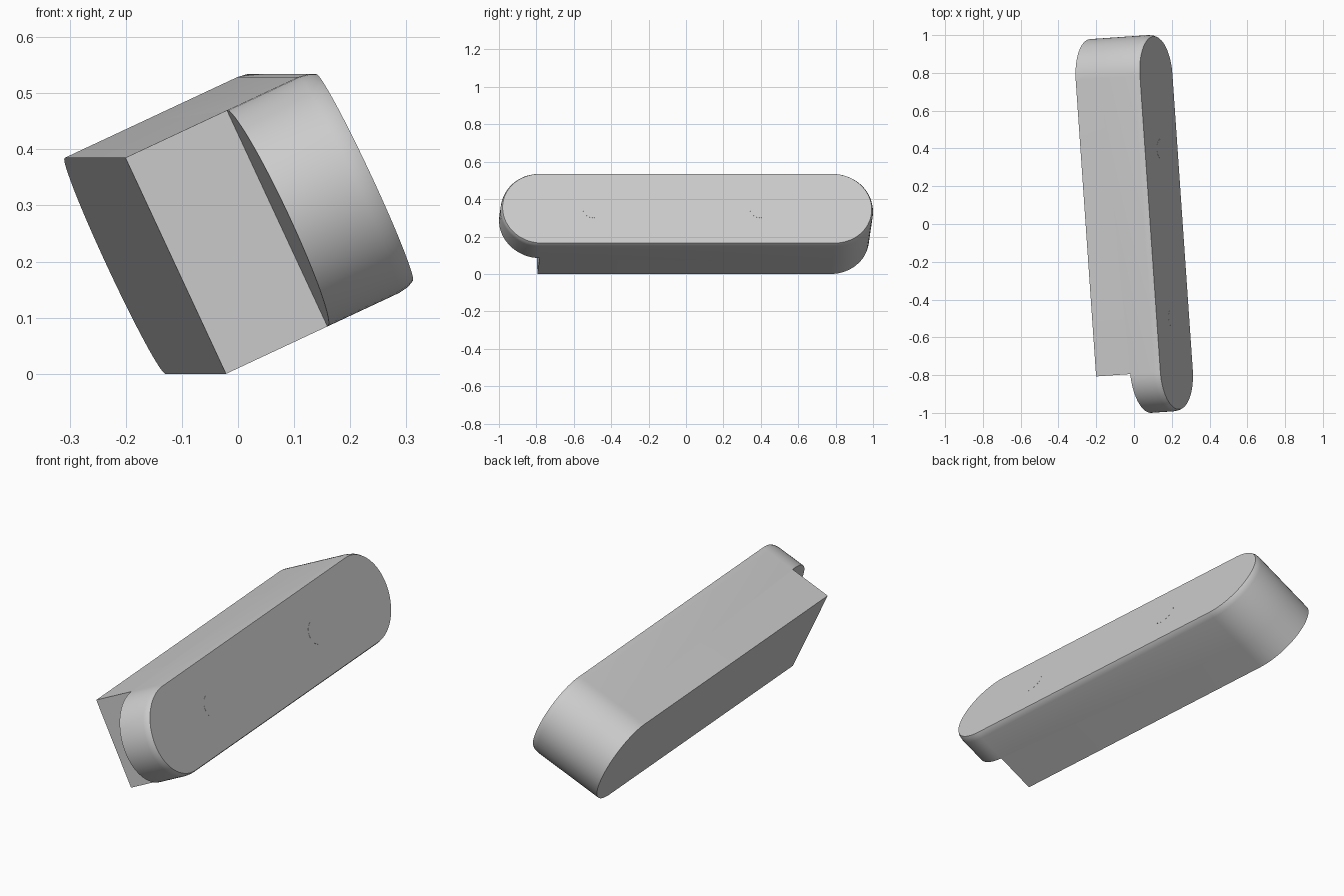
import bpy, bmesh, math
from mathutils import Matrix, Vector

cube = bpy.data.objects.get("Cube")
if cube:
    bpy.data.objects.remove(cube, do_unlink=True)

RADIUS = 0.2125      # half width and end radius
HALF = 0.7855        # distance from middle to each end centre
DEPTH = 0.372        # full thickness, back plate to front face

# Local axes: length, width, thickness (leaned 25 degrees, turned 4)
frame = (Matrix.Translation((-0.165, -0.017, 0.1925))
         @ Matrix.Rotation(math.radians(3.94), 4, 'Z')
         @ Matrix(((0, -1, 0, 0), (1, 0, 0, 0), (0, 0, 1, 0), (0, 0, 0, 1))).to_4x4()
         @ Matrix.Identity(4))
lean = math.radians(25)
length = Vector((0, 1, 0))
width = Vector((-math.sin(lean), 0, math.cos(lean)))
normal = length.cross(width)
axes = Matrix((length, width, normal)).transposed().to_4x4()
frame = (Matrix.Translation((-0.165, -0.017, 0.1925))
         @ Matrix.Rotation(math.radians(3.94), 4, 'Z') @ axes)

grey = bpy.data.materials.new("neutral_grey")
grey.use_nodes = True
colour = (0.6, 0.6, 0.6, 1)
grey.diffuse_color = colour
grey.node_tree.nodes["Principled BSDF"].inputs["Base Color"].default_value = colour


def arc(centre, radius, start, sweep, steps):
    return [(centre + radius * math.cos(start + sweep * i / steps),
             radius * math.sin(start + sweep * i / steps)) for i in range(steps + 1)]


def stadium(inset=0):
    r = RADIUS - inset
    return (arc(HALF, r, -math.pi / 2, math.pi, 32)
            + arc(-HALF, r, math.pi / 2, math.pi, 32))


def seam(x):
    """Height of the sloping joint between the two bodies."""
    return 0.2 - 0.0363 * (x + HALF)


def loft(name, sections):
    """Join matching outlines, each with its own height rule, and cap both ends."""
    bm = bmesh.new()
    rings = [[bm.verts.new((x, y, height(x))) for x, y in outline]
             for outline, height in sections]
    for low, high in zip(rings, rings[1:]):
        for i in range(len(low)):
            j = (i + 1) % len(low)
            bm.faces.new((low[i], low[j], high[j], high[i]))
    bm.faces.new(rings[0][::-1])
    bm.faces.new(rings[-1])
    bmesh.ops.recalc_face_normals(bm, faces=bm.faces)
    mesh = bpy.data.meshes.new(name)
    bm.to_mesh(mesh)
    bm.free()
    mesh.materials.append(grey)
    obj = bpy.data.objects.new(name, mesh)
    bpy.context.collection.objects.link(obj)
    obj.matrix_world = frame
    bpy.ops.object.select_all(action='DESELECT')
    obj.select_set(True)
    bpy.context.view_layer.objects.active = obj
    bpy.ops.object.shade_smooth_by_angle(angle=math.radians(30))
    return obj


def level(z):
    return lambda x: z


# Rear block: rounded at one end, cut square at the other
block = arc(HALF, RADIUS, -math.pi / 2, math.pi, 32) + [(-HALF, RADIUS), (-HALF, -RADIUS)]
loft("rear_block", [(block, level(0)), (block, seam)])

# Front body: wedge-backed slab with a softened front rim
loft("front_body", [(stadium(), seam),
                    (stadium(), level(DEPTH - 0.031)),
                    (stadium(0.003), level(DEPTH - 0.012)),
                    (stadium(0.009), level(DEPTH))])

# Round pins set almost flush with the front face
for name, x in (("front_pin", -0.505), ("back_pin", 0.39)):
    disc = arc(x, 0.055, 0, math.tau * 31 / 32, 31)
    loft(name, [(disc, level(DEPTH - 0.05)), (disc, level(DEPTH + 0.0005))])
